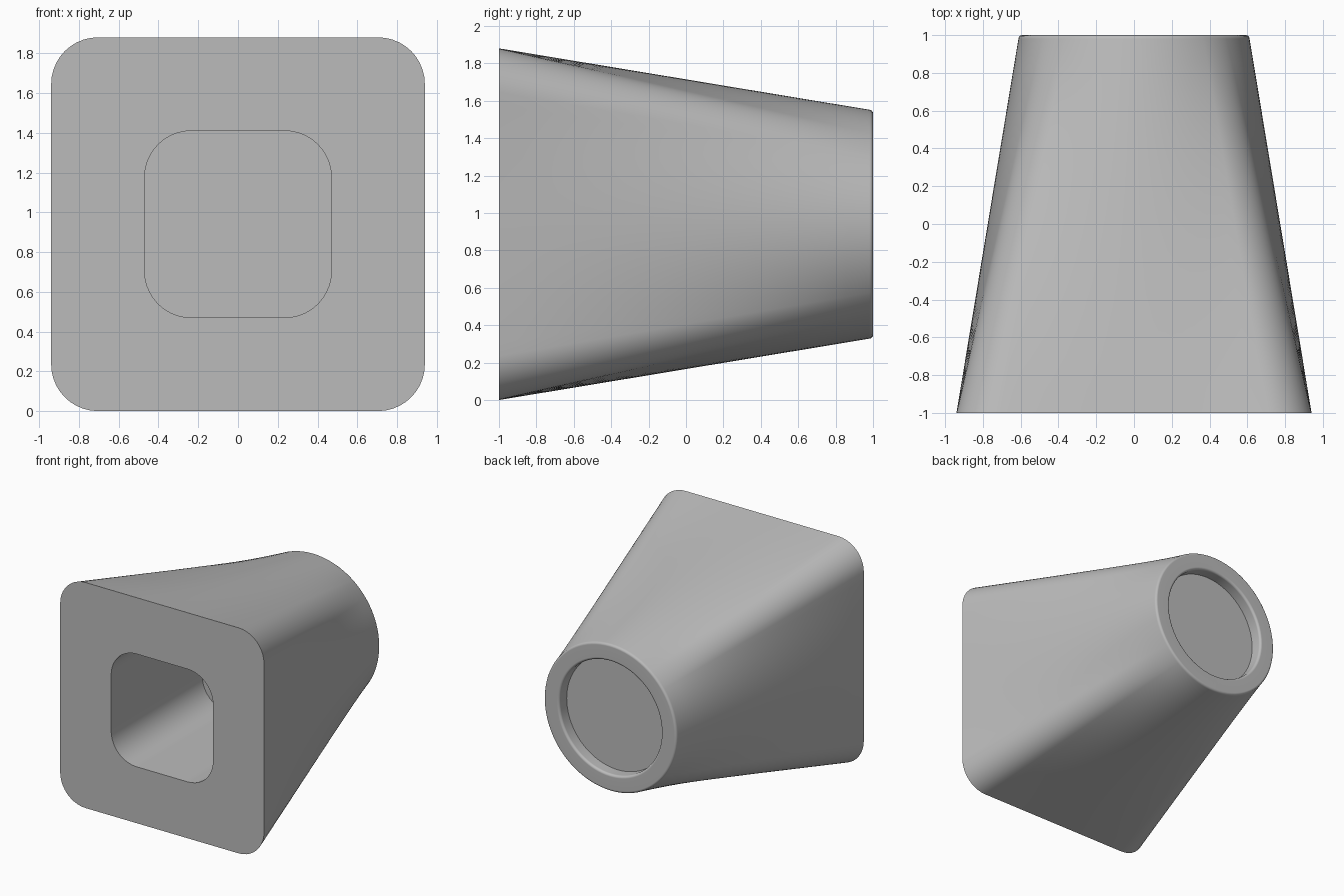
import bpy, bmesh
from math import sin, cos, pi, atan2

if "Cube" in bpy.data.objects:
    bpy.data.objects.remove(bpy.data.objects["Cube"], do_unlink=True)

HALF, CORNER, BACK_R, FILLET, RECESS_R = 0.94, 0.235, 0.612, 0.02, 0.47
LINE_STEPS, ARC_STEPS, LOFT_STEPS, FILLET_STEPS = 20, 10, 16, 4


def rounded_square(half, corner):
    """Outline with a fixed point count, starting on the lower part of the +x side."""
    flat, pts = half - corner, []
    for q in range(4):
        c, s = cos(q * pi / 2), sin(q * pi / 2)
        side = [(half, flat * (2 * i / LINE_STEPS - 1)) for i in range(LINE_STEPS)]
        for i in range(ARC_STEPS):
            a = i / ARC_STEPS * pi / 2
            side.append((flat + corner * cos(a), flat + corner * sin(a)))
        pts += [(x * c - z * s, x * s + z * c) for x, z in side]
    return pts


front = rounded_square(HALF, CORNER)
opening = rounded_square(HALF / 2, CORNER)
angles = [atan2(z, x) for x, z in front]


def circle(r):
    return [(r * cos(a), r * sin(a)) for a in angles]


# Sections from the pocket floor, out over the loft, to the recess floor
sections = [(opening, 0.2), (opening, -1)]
end = circle(BACK_R)
for i in range(LOFT_STEPS + 1):
    t = i / LOFT_STEPS
    ring = [(a[0] + (b[0] - a[0]) * t, a[1] + (b[1] - a[1]) * t) for a, b in zip(front, end)]
    sections.append((ring, -1 + t * (2 - FILLET)))

# Rounded outer and inner rim edges
for i in range(1, FILLET_STEPS + 1):
    a = i / FILLET_STEPS * pi / 2
    sections.append((circle(BACK_R - FILLET + FILLET * cos(a)), 1 - FILLET + FILLET * sin(a)))
for i in range(FILLET_STEPS + 1):
    a = i / FILLET_STEPS * pi / 2
    sections.append((circle(RECESS_R + FILLET - FILLET * sin(a)), 1 - FILLET + FILLET * cos(a)))
sections.append((circle(RECESS_R), 0.9))

# Skin the sections and close both floors
bm = bmesh.new()
rings = [[bm.verts.new((x, y, z + HALF)) for x, z in pts] for pts, y in sections]
n = len(front)
for r0, r1 in zip(rings, rings[1:]):
    for i in range(n):
        j = (i + 1) % n
        bm.faces.new((r0[i], r0[j], r1[j], r1[i]))
bm.faces.new(rings[0])
bm.faces.new(rings[-1])
bmesh.ops.recalc_face_normals(bm, faces=bm.faces)
mesh = bpy.data.meshes.new("tapered_adapter")
bm.to_mesh(mesh)
bm.free()
body = bpy.data.objects.new("tapered_adapter", mesh)
bpy.context.collection.objects.link(body)

# Plain grey material
grey = bpy.data.materials.new("plain_grey")
grey.use_nodes = True
colour = (0.5, 0.5, 0.5, 1)
grey.diffuse_color = colour
grey.node_tree.nodes["Principled BSDF"].inputs["Base Color"].default_value = colour
mesh.materials.append(grey)

# Smooth shading with crisp edges and flat rims
bpy.ops.object.select_all(action="DESELECT")
body.select_set(True)
bpy.context.view_layer.objects.active = body
bpy.ops.object.shade_smooth_by_angle(angle=pi / 6)
weighted = body.modifiers.new("weighted_normals", "WEIGHTED_NORMAL")
weighted.keep_sharp = True
